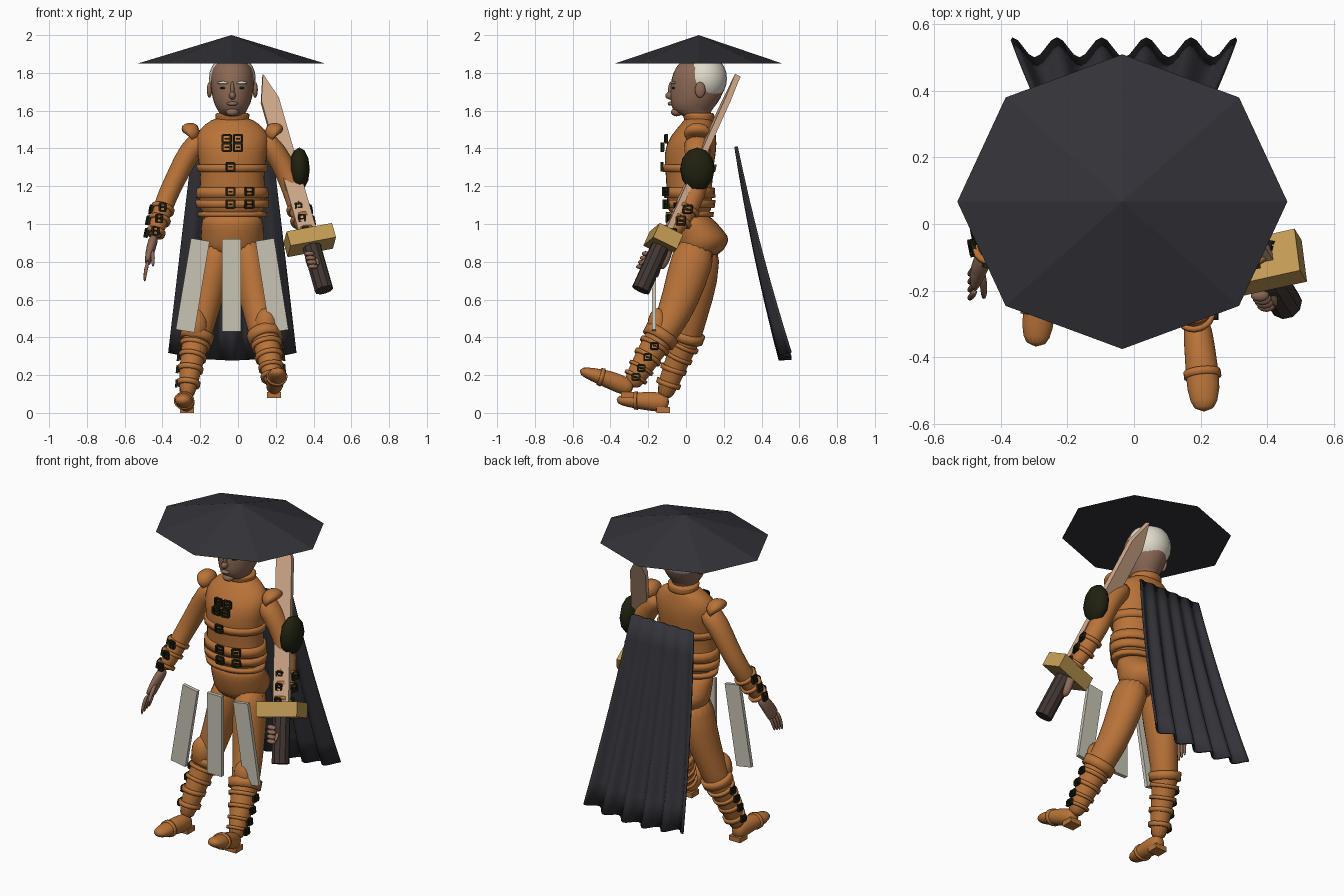
import bpy, bmesh, math
from mathutils import Vector, Matrix

cube = bpy.data.objects.get("Cube")
if cube:
    bpy.data.objects.remove(cube)


def material(name, *rgb):
    m = bpy.data.materials.new(name)
    m.use_nodes = True
    m.diffuse_color = (*rgb, 1)
    m.node_tree.nodes["Principled BSDF"].inputs["Base Color"].default_value = (*rgb, 1)
    return m


leather = material("orange leather", .48, .17, .04)
skin = material("skin", .26, .14, .09)
white = material("white hair", .75, .71, .6)
cloth = material("dark cloth", .033, .032, .04)
bone = material("pale plate", .58, .55, .46)
gold = material("guard wood", .54, .33, .09)
grip = material("grip brown", .053, .037, .032)
black = material("black green", .014, .015, .005)
steel = material("tan blade", .62, .39, .25)


def add(name, mat, bm, smooth=False):
    bmesh.ops.recalc_face_normals(bm, faces=bm.faces)
    mesh = bpy.data.meshes.new(name)
    bm.to_mesh(mesh)
    bm.free()
    mesh.materials.append(mat)
    for p in mesh.polygons:
        p.use_smooth = smooth
    ob = bpy.data.objects.new(name, mesh)
    bpy.context.collection.objects.link(ob)
    return ob


def loft(name, mat, rings, level=False, sides=16, subdiv=1):
    """Closed tube through rings (x, y, z, half width, half depth)."""
    bm = bmesh.new()
    loops = []
    pts = [Vector(r[:3]) for r in rings]
    last = len(rings) - 1
    for i, r in enumerate(rings):
        t = (pts[min(i + 1, last)] - pts[max(i - 1, 0)]).normalized()
        if level:
            t = Vector((0, 0, 1))
        u = (Vector((1, 0, 0)) - t * t.x).normalized()
        v = t.cross(u)
        angles = [math.tau * k / sides for k in range(sides)]
        loops.append([bm.verts.new(pts[i] + u * r[3] * math.cos(a) + v * r[4] * math.sin(a))
                      for a in angles])
    for a, b in zip(loops, loops[1:]):
        for k in range(sides):
            n = (k + 1) % sides
            bm.faces.new((a[k], a[n], b[n], b[k]))
    bm.faces.new(loops[0])
    bm.faces.new(loops[-1])
    ob = add(name, mat, bm, True)
    if subdiv:
        ob.modifiers.new("Smooth", "SUBSURF").levels = subdiv
        ob.modifiers["Smooth"].render_levels = subdiv
    return ob


def at(rings, t):
    i = min(int(t), len(rings) - 2)
    return [a + (b - a) * (t - i) for a, b in zip(rings[i], rings[i + 1])]


def band(name, rings, t, d, grow, level=False, mat=leather):
    """Raised strap around a lofted part."""
    out = []
    for s, g in ((-d, 0), (-d, grow), (d, grow), (d, 0)):
        r = at(rings, t + s)
        out.append((*r[:3], r[3] + g, r[4] + g))
    a, b = Vector(out[0][:3]), Vector(out[-1][:3])
    out[0] = (*(a + (a - b) * .03), *out[0][3:])
    out[-1] = (*(b + (b - a) * .03), *out[-1][3:])
    loft(name, mat, out, level, 20, 0)


def ball(name, mat, loc, size, detail=16):
    bm = bmesh.new()
    bmesh.ops.create_uvsphere(bm, u_segments=detail, v_segments=detail // 2, radius=1)
    bmesh.ops.transform(bm, verts=bm.verts, matrix=Matrix.LocRotScale(loc, None, size))
    return add(name, mat, bm, True)


def box(name, mat, loc, size, matrix=Matrix()):
    bm = bmesh.new()
    bmesh.ops.create_cube(bm, size=1)
    place = Matrix.Translation(loc) @ matrix @ Matrix.Diagonal((*size, 1))
    bmesh.ops.transform(bm, verts=bm.verts, matrix=place)
    return add(name, mat, bm)


def buckle(name, loc, normal, w=.022, h=.02):
    """Square frame made of four bars with a centre pin."""
    rot = Vector(normal).to_track_quat('Z', 'Y').to_matrix().to_4x4()
    for s in (-1, 1):
        box(name, black, Vector(loc) + rot @ Vector((s * w, 0, 0)), (.01, 2 * h, .014), rot)
        box(name, black, Vector(loc) + rot @ Vector((0, s * h, 0)), (2 * w, .01, .014), rot)
    box(name + "_pin", black, loc, (w, .008, .014), rot)


# Torso, tail of the coat, belts
CX = -.03
torso = [(CX, .02, 1.02, .165, .11), (CX, .02, 1.12, .185, .125), (CX, .015, 1.25, .168, .122),
         (CX, .02, 1.38, .19, .145), (CX, .04, 1.47, .205, .125), (CX, .06, 1.53, .15, .085),
         (CX, .07, 1.57, .08, .075)]
loft("jacket", leather, torso, True)
loft("coat_tail", leather, [(CX, .02, 1.06, .16, .1), (CX, .04, 1, .168, .13),
     (CX, .08, .93, .172, .155), (CX, .08, .9, .17, .145), (CX, .07, .82, .14, .11)], True)
loft("collar", leather, [(CX, .07, 1.53, .1, .085), (CX, .07, 1.56, .085, .08),
                         (CX, .065, 1.585, .1, .09), (CX, .065, 1.59, .07, .07)], True)
for t, d in ((.3, .12), (.85, .2), (1.35, .2), (2.35, .15)):
    band("belt", torso, t, d, .012, True)


def front(x, t):
    c = at(torso, t)
    k = (x - CX) / c[3]
    return (x, c[1] - c[4] * math.sqrt(1 - k * k) - .014, c[2]), (k * .8, -1, 0)


for x, t in ((-.04, .85), (.06, .85), (-.04, 1.4), (.06, 1.4), (-.04, 2.4), (-.06, 3.3),
             (0, 3.3), (-.06, 3.8), (0, 3.8)):
    buckle("jacket_buckle", *front(x, t))

# Head
loft("head", skin, [(CX, .08, 1.52, .065, .065), (CX, .07, 1.57, .065, .07),
     (CX, .03, 1.59, .07, .095), (CX, .04, 1.63, .098, .125), (CX, .06, 1.7, .115, .147),
     (CX, .065, 1.77, .12, .147), (CX, .07, 1.83, .11, .13), (CX, .07, 1.88, .06, .08)], True)
ball("hair", white, (CX, .095, 1.77), (.124, .122, .13), 24)
ball("nose", skin, (CX, -.08, 1.68), (.018, .03, .022))
ball("nose_bridge", skin, (CX, -.078, 1.71), (.011, .017, .045))
ball("lips", skin, (CX, -.083, 1.637), (.03, .014, .011))
ball("chin", skin, (CX, -.05, 1.592), (.035, .03, .022))
for s in (-1, 1):
    ball("ear", skin, (CX + s * .121, .075, 1.71), (.014, .028, .042))
    ball("eye", black, (CX + s * .047, -.066, 1.72), (.018, .008, .006))
    ball("eyebrow", white, (CX + s * .05, -.069, 1.748), (.034, .015, .008))

# Wide eight-sided hat
bm = bmesh.new()
rim = [bm.verts.new((-.035 + .495 * math.cos(a), .067 + .442 * math.sin(a), 1.85))
       for a in (math.tau * k / 8 for k in range(8))]
tip = bm.verts.new((-.035, .067, 2))
bm.faces.new(rim)
for k in range(8):
    bm.faces.new((rim[k], rim[(k + 1) % 8], tip))
add("hat", cloth, bm)

# Arms with shoulder flanges and buckled cuffs
right_arm = [(-.18, .06, 1.46, .06, .075), (-.255, .06, 1.39, .062, .07),
             (-.315, .05, 1.27, .057, .062), (-.375, .03, 1.15, .054, .058),
             (-.415, -.03, 1.03, .052, .054), (-.445, -.09, .92, .036, .042)]
left_arm = [(.12, .06, 1.46, .06, .075), (.195, .06, 1.39, .062, .07),
            (.26, .065, 1.27, .06, .062), (.3, .05, 1.15, .057, .06),
            (.335, -.02, 1.03, .052, .054), (.37, -.1, .92, .036, .042)]
for side, arm, s in (("right", right_arm, -1), ("left", left_arm, 1)):
    loft(side + "_arm", leather, arm)
    loft(side + "_shoulder_flange", leather, [(CX + s * d, .06, z, w, w * 1.25) for d, z, w in
         ((.17, 1.49, .04), (.22, 1.485, .058), (.238, 1.475, .06), (.24, 1.47, .03))])
    for t in (3.6, 4.1, 4.7):
        band(side + "_cuff", arm, t, .07, .011)
        c = at(arm, t)
        buckle(side + "_cuff_buckle", (c[0] + s * (c[3] + .008), c[1], c[2]), (s, -.2, .2))
        buckle(side + "_cuff_buckle", (c[0], c[1] - c[4] - .008, c[2] + .01), (s * .2, -1, 0), .015)
ball("elbow_guard", black, (.325, .06, 1.29), (.055, .092, .115), 12)

# Open right hand
loft("right_hand", skin, [(-.44, -.08, .94, .026, .034), (-.46, -.12, .88, .026, .04),
                          (-.475, -.16, .81, .02, .045), (-.48, -.17, .79, .012, .04)])
for k in range(4):
    y = -.2 + k * .024
    loft("right_finger", skin, [(-.475, y, .81, .011, .011), (-.49, y - .02, .75, .011, .011),
         (-.495, y - .025, .69 + .008 * k, .006, .006)], sides=8)
loft("right_thumb", skin, [(-.455, -.14, .87, .013, .013), (-.45, -.2, .82, .012, .012),
                           (-.45, -.225, .77, .007, .007)], sides=8)

# Sword: frame with z along the blade
w = Vector((-.286, .452, 1)).normalized()
u = Vector((1, 0, 0))
u = (u - w * u.dot(w)).normalized()
frame = Matrix((u, w.cross(u), w)).transposed().to_4x4()
frame = Matrix.Translation((.38, -.12, .915)) @ frame @ Matrix.Rotation(.12, 4, 'Z')
box("sword_guard", gold, (0, 0, 0), (.25, .14, .085)).matrix_world = frame
loft("sword_grip", grip, [(0, 0, z, .05, .05) for z in (-.3, -.02)], True, 10, 0).matrix_world = frame
for p in bpy.data.objects["sword_grip"].data.polygons:
    p.use_smooth = False
bm = bmesh.new()
outline = ((-.048, 0), (.048, 0), (.048, .84), (0, .99), (-.048, .84))
face = bm.faces.new([bm.verts.new((x, -.016, z)) for x, z in outline])
ext = bmesh.ops.extrude_face_region(bm, geom=[face])
bmesh.ops.translate(bm, vec=(0, .032, 0),
                    verts=[g for g in ext["geom"] if isinstance(g, bmesh.types.BMVert)])
add("sword_blade", steel, bm).matrix_world = frame

# Left fist closed on the grip
loft("left_hand", skin, [(.365, -.09, .94, .026, .034), (.38, -.11, .87, .03, .045),
                         (.385, -.14, .8, .03, .05), (.39, -.15, .76, .015, .03)])
for k in range(4):
    ball("left_finger", skin, frame @ Vector((-.035, -.052, -.1 - .026 * k)), (.03, .02, .013), 10)
loft("left_thumb", skin, [(.4, -.15, .83, .014, .014), (.42, -.22, .81, .013, .013),
                          (.425, -.25, .78, .007, .007)], sides=8)

# Legs, boots and boot straps
right_leg = [(-.1, .07, .93, .095, .12), (-.14, .065, .7, .092, .11), (-.185, .03, .52, .08, .085),
             (-.22, .01, .4, .077, .075), (-.25, -.06, .25, .06, .062), (-.275, -.125, .06, .045, .05)]
left_leg = [(.045, .07, .93, .095, .12), (.075, 0, .7, .092, .112), (.11, -.06, .52, .082, .09),
            (.145, -.14, .4, .08, .08), (.175, -.23, .25, .06, .062), (.19, -.3, .13, .045, .05)]
right_foot = [(-.27, -.09, .05, .03, .035), (-.27, -.12, .055, .045, .055),
              (-.28, -.22, .065, .046, .05), (-.29, -.31, .065, .052, .036), (-.295, -.37, .07, .03, .02)]
left_foot = [(.19, -.28, .13, .03, .035), (.19, -.31, .135, .045, .05),
             (.2, -.4, .175, .048, .05), (.21, -.5, .205, .054, .036), (.21, -.565, .225, .03, .02)]
for side, leg, foot, s in (("right", right_leg, right_foot, -1), ("left", left_leg, left_foot, 1)):
    loft(side + "_leg", leather, leg)
    loft(side + "_foot", leather, foot)
    band(side + "_toe_cap", foot, 2.5, .1, .005)
    band(side + "_boot_cuff", leg, 2.95, .16, .014)
    c = at(leg, 2.5)
    ball(side + "_knee_guard", leather, (c[0] + s * .02, c[1] - .05, c[2]), (.062, .055, .095))
    for t in (3.3, 3.7, 4.1, 4.5):
        band(side + "_boot_strap", leg, t, .06, .01)
        c = at(leg, t)
        buckle(side + "_boot_buckle", (c[0] + s * (c[3] + .01), c[1], c[2]), (s, 0, .1), .018, .016)
    heel = foot[1]
    box(side + "_heel", leather, (heel[0], heel[1], heel[2] - .04), (.075, .07, .03))

# Hanging plates
for name, x, tilt in (("right", -.24, .165), ("middle", -.035, 0), ("left", .18, -.155)):
    box(name + "_hip_plate", bone, (x, -.17, .675), (.1, .022, .49), Matrix.Rotation(tilt, 4, 'Y'))

# Pleated cape
bm = bmesh.new()
rows, cols = 8, 40
grid = []
for i in range(rows + 1):
    t = i / rows
    grid.append([])
    for j in range(cols + 1):
        k = 2 * j / cols - 1
        fold = .03 * math.cos(k * math.pi * 5) * (.15 + .85 * t)
        grid[-1].append(bm.verts.new((CX + k * (.21 + .125 * t), .27 + .2 * t + .06 * t * t - fold,
                                      1.41 - 1.13 * t + .04 * t * k * k)))
for a, b in zip(grid, grid[1:]):
    for j in range(cols):
        bm.faces.new((a[j], a[j + 1], b[j + 1], b[j]))
add("cape", cloth, bm, True).modifiers.new("Thickness", "SOLIDIFY").thickness = .01
